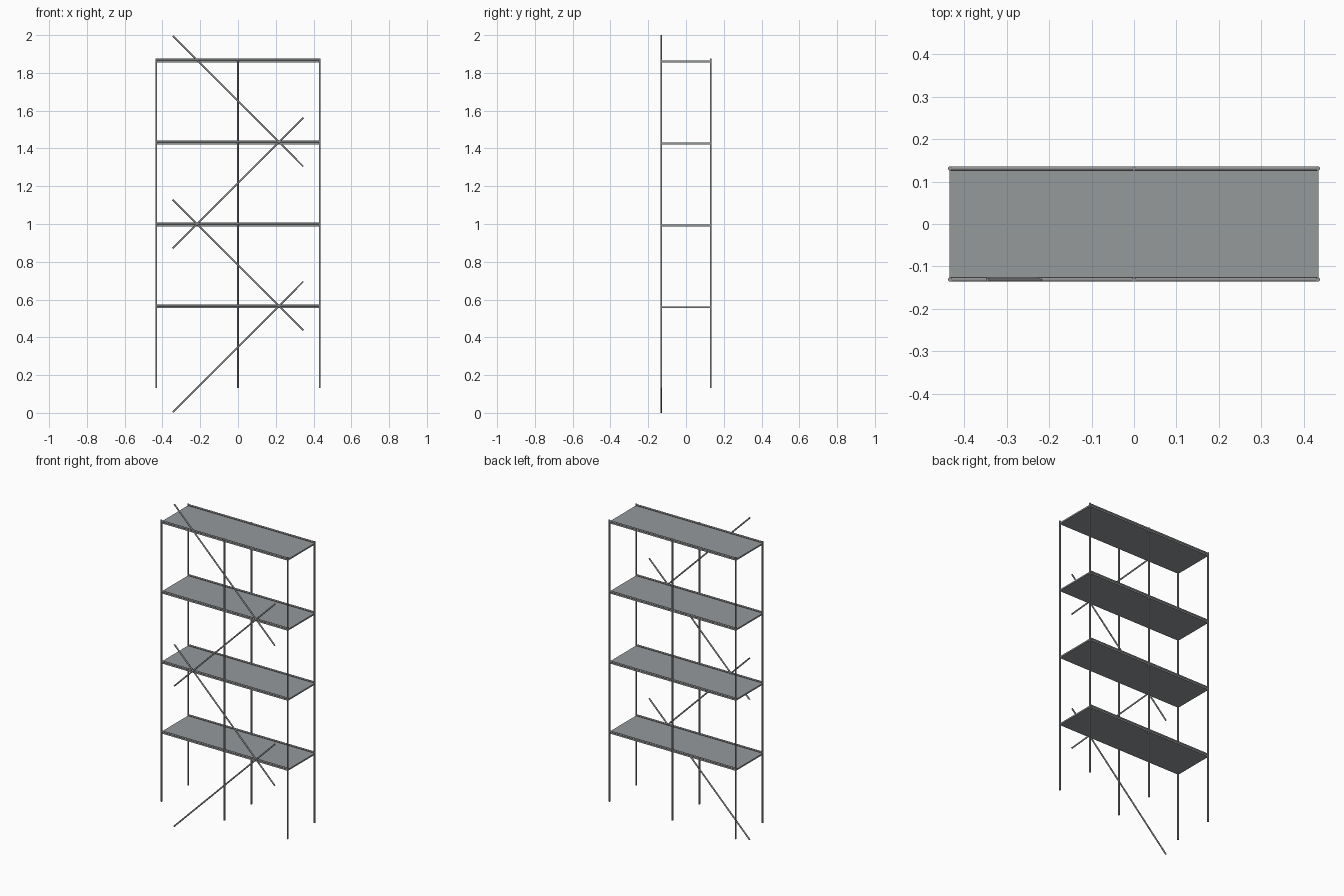
import bpy
from mathutils import Vector

if "Cube" in bpy.data.objects:
    bpy.data.objects.remove(bpy.data.objects["Cube"], do_unlink=True)


def material(name, colour):
    m = bpy.data.materials.new(name)
    m.use_nodes = True
    m.diffuse_color = colour
    m.node_tree.nodes["Principled BSDF"].inputs["Base Color"].default_value = colour
    return m


steel = material("steel tube grey", (0.29, 0.29, 0.29, 1))
deck_grey = material("deck blue grey", (0.30, 0.32, 0.33, 1))

HALF_X, HALF_Y, R = 0.433, 0.131, 0.005
BAY = 0.434
LEVELS = [0.568 + BAY * i for i in range(4)]


def tube(name, start, end, radius=R):
    """Round tube between two points."""
    a, b = Vector(start), Vector(end)
    bpy.ops.mesh.primitive_cylinder_add(
        vertices=16, radius=radius, depth=(b - a).length, location=(a + b) / 2,
        rotation=(b - a).to_track_quat("Z", "Y").to_euler())
    ob = bpy.context.object
    ob.name = name
    ob.data.materials.append(steel)
    bpy.ops.object.shade_smooth_by_angle()


# Upright poles
for side, y in (("front", -HALF_Y), ("back", HALF_Y)):
    for place, x in (("right", -HALF_X), ("middle", 0), ("left", HALF_X)):
        tube(f"{side}_{place}_pole", (x, y, 0.132), (x, y, 1.876))

for i, z in enumerate(LEVELS, 1):
    # Long rails on both sides of each level
    for side, y in (("front", -HALF_Y), ("back", HALF_Y)):
        tube(f"{side}_rail_{i}", (-HALF_X, y, z), (HALF_X, y, z))
    # Deck board under the rails
    bpy.ops.mesh.primitive_cube_add(size=1, location=(0, 0, z - 0.0095))
    deck = bpy.context.object
    deck.name = f"deck_{i}"
    deck.scale = (2 * HALF_X + 0.004, 2 * HALF_Y + 0.002, 0.009)
    deck.data.materials.append(deck_grey)

# Zigzag diagonal braces on the front
for i in range(4):
    z = 0.349 + BAY * i
    rise = 0.346 * (-1) ** i
    tube(f"diagonal_brace_{i + 1}", (-0.345, -HALF_Y, z - rise),
         (0.345, -HALF_Y, z + rise), 0.0045)
